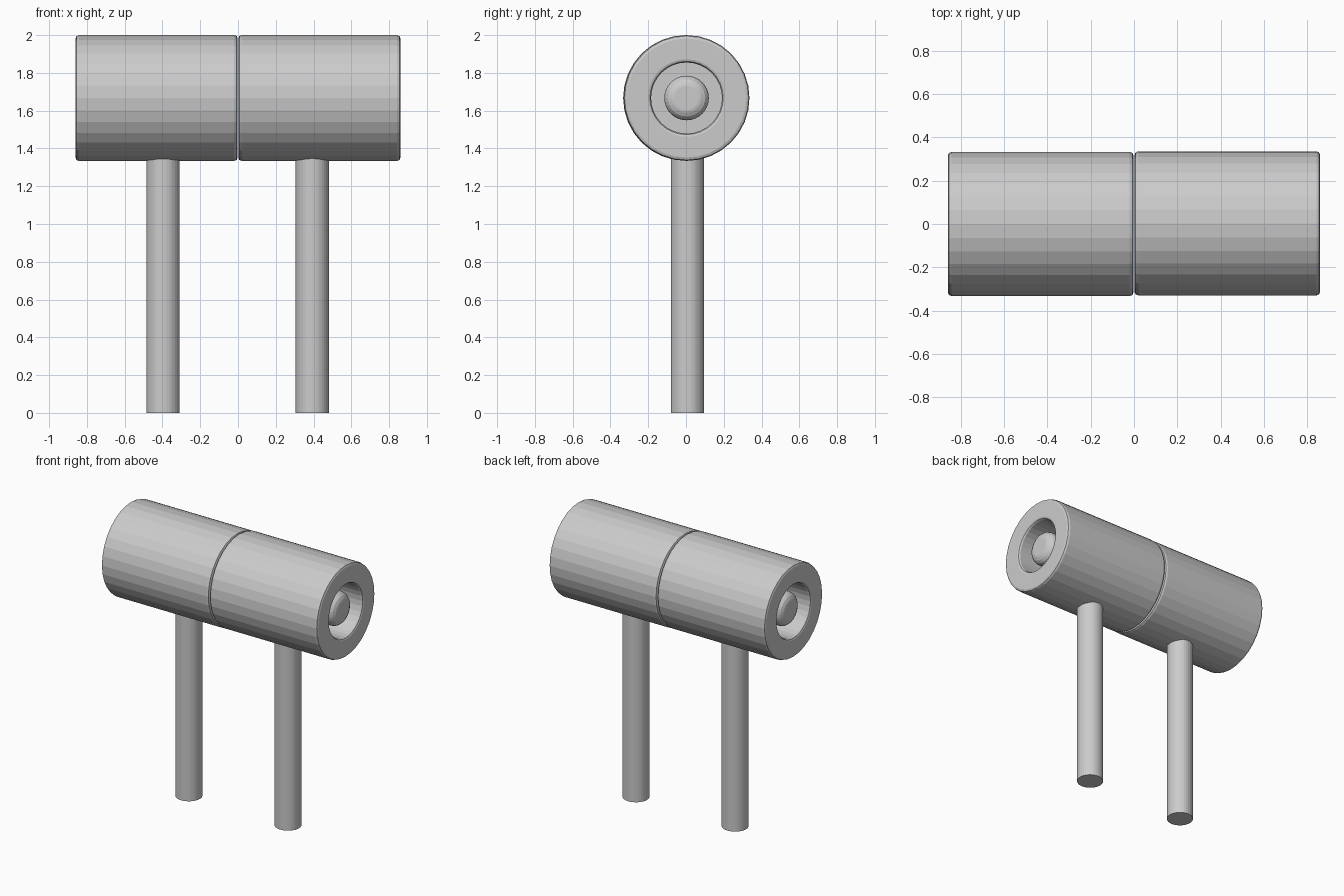
import bpy, bmesh
from math import cos, sin, pi

if "Cube" in bpy.data.objects:
    bpy.data.objects.remove(bpy.data.objects["Cube"])

SIDES = 32
AXIS_Z = 1.667


def lathe(name, profile, mirror, offset):
    """Revolve (axial, radius) points about the horizontal x axis."""
    bm = bmesh.new()
    rings = []
    for a, r in profile:
        if r == 0:
            rings.append([bm.verts.new((mirror * a, 0, 0))])
        else:
            rings.append([bm.verts.new((mirror * a, r * cos(2 * pi * i / SIDES),
                                        r * sin(2 * pi * i / SIDES)))
                          for i in range(SIDES)])
    for p, q in zip(rings, rings[1:]):
        for i in range(SIDES):
            j = (i + 1) % SIDES
            if len(p) == 1:
                bm.faces.new((p[0], q[j], q[i]))
            elif len(q) == 1:
                bm.faces.new((p[i], p[j], q[0]))
            else:
                bm.faces.new((p[i], p[j], q[j], q[i]))
    bmesh.ops.recalc_face_normals(bm, faces=bm.faces)
    mesh = bpy.data.meshes.new(name)
    bm.to_mesh(mesh)
    bm.free()
    ob = bpy.data.objects.new(name, mesh)
    ob.location = (0, offset, AXIS_Z)
    bpy.context.collection.objects.link(ob)
    return ob


# Barrel half with rounded rims, recessed socket and a blunt centre pin
barrel = [(0.002, 0), (0.002, 0.315), (0.007, 0.328), (0.020, 0.333),
          (0.842, 0.333), (0.855, 0.328), (0.860, 0.315),
          (0.860, 0.205), (0.856, 0.194), (0.845, 0.188),
          (0.66, 0.188), (0.66, 0.118),
          (0.785, 0.118), (0.805, 0.112), (0.822, 0.098),
          (0.832, 0.078), (0.835, 0.065), (0.835, 0)]

for side, label, y in ((-1, "left", 0.0), (1, "right", 0.003)):
    lathe(label + "_barrel", barrel, side, y)

    # Round leg sunk slightly into the barrel
    top = 1.40
    bpy.ops.mesh.primitive_cylinder_add(vertices=SIDES, radius=0.088, depth=top,
                                        location=(side * 0.395 - 0.002, 0.008, top / 2))
    bpy.context.object.name = label + "_leg"
